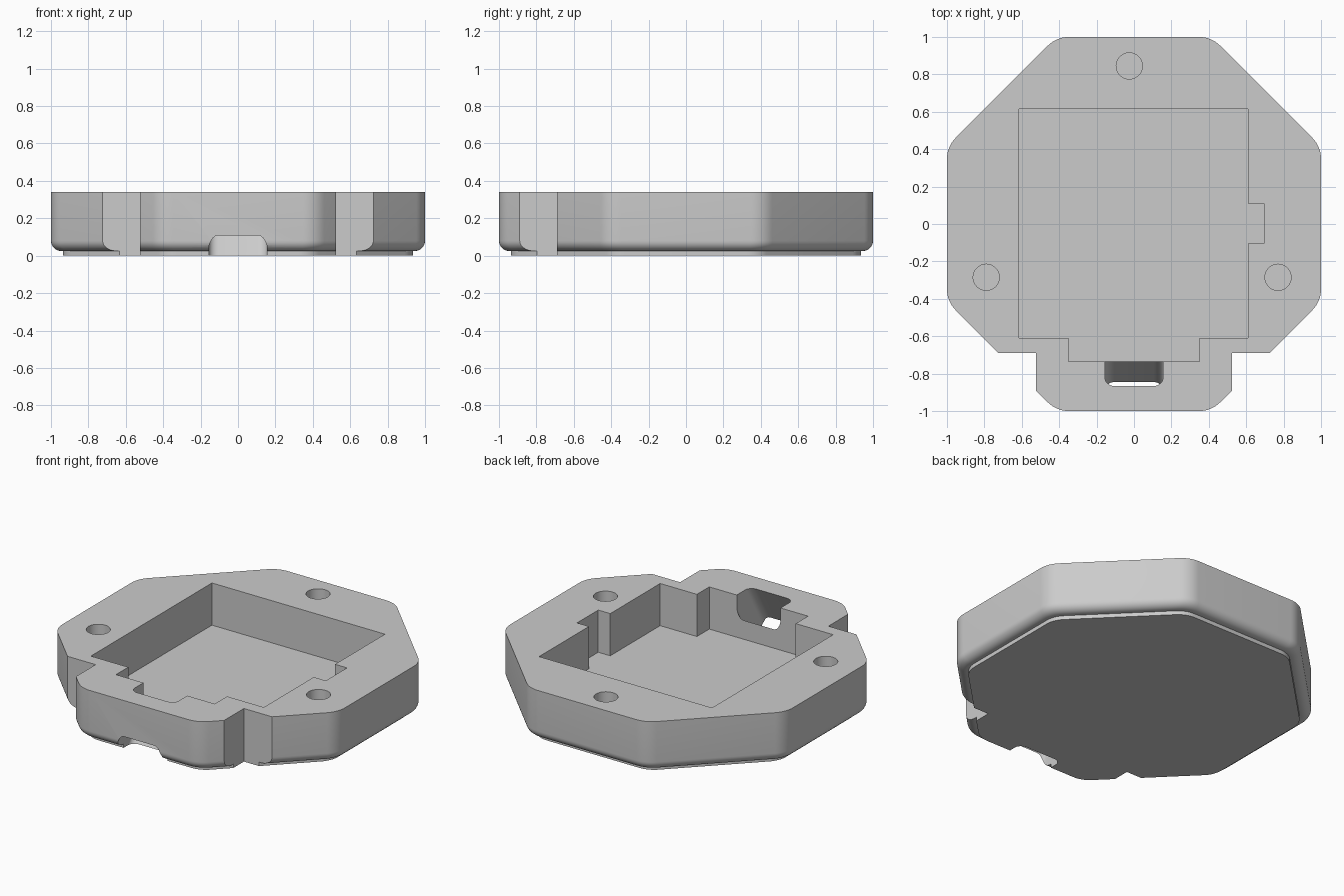
import bpy, bmesh, math

cube = bpy.data.objects.get("Cube")
if cube:
    bpy.data.objects.remove(cube, do_unlink=True)

grey = bpy.data.materials.new("light_grey")
grey.use_nodes = True
grey.diffuse_color = (0.6, 0.6, 0.6, 1)
grey.node_tree.nodes["Principled BSDF"].inputs["Base Color"].default_value = (0.6, 0.6, 0.6, 1)


def loft(name, rings):
    """Closed solid through rings of 3D points, listed from bottom to top."""
    bm = bmesh.new()
    loops = [[bm.verts.new(p) for p in ring] for ring in rings]
    n = len(loops[0])
    for low, high in zip(loops, loops[1:]):
        for i in range(n):
            j = (i + 1) % n
            bm.faces.new((low[i], low[j], high[j], high[i]))
    bm.faces.new(loops[0][::-1])
    bm.faces.new(loops[-1])
    bmesh.ops.recalc_face_normals(bm, faces=bm.faces)
    mesh = bpy.data.meshes.new(name)
    bm.to_mesh(mesh)
    bm.free()
    mesh.materials.append(grey)
    obj = bpy.data.objects.new(name, mesh)
    bpy.context.collection.objects.link(obj)
    return obj


def prism(name, outline, z0, z1):
    return loft(name, [[(x, y, z) for x, y in outline] for z in (z0, z1)])


def box(name, x0, x1, y0, y1, z0, z1):
    return prism(name, [(x0, y0), (x1, y0), (x1, y1), (x0, y1)], z0, z1)


# Rounded octagon outline
RADIUS, STEPS = 0.16, 8
outline = []
for k in range(8):
    mid = math.radians(22.5 + 45 * k)
    reach = (1 - RADIUS) / math.cos(math.pi / 8)
    for s in range(STEPS + 1):
        a = mid + math.radians(45) * (s / STEPS - 0.5)
        outline.append((reach * math.cos(mid) + RADIUS * math.cos(a),
                        reach * math.sin(mid) + RADIUS * math.sin(a)))

# Housing profile: thin foot, small ledge, rounded lower edge, straight wall
TOP, FOOT, FILLET = 0.34, 0.025, 0.055
profile = [(0.935, 0), (0.935, FOOT)]
for s in range(9):
    a = math.pi / 2 * s / 8
    profile.append((1 - FILLET + FILLET * math.sin(a), FOOT + FILLET * (1 - math.cos(a))))
profile.append((1, TOP))
housing = loft("housing", [[(x * k, y * k, z) for x, y in outline] for k, z in profile])

cutters = []

# Main pocket with a front recess and a side slot
FLOOR = 0.07
pocket = [(-0.615, -0.61), (-0.35, -0.61), (-0.35, -0.735), (0.35, -0.735),
          (0.35, -0.61), (0.61, -0.61), (0.61, -0.105), (0.695, -0.105),
          (0.695, 0.11), (0.61, 0.11), (0.61, 0.615), (-0.615, 0.615)]
cutters.append(prism("pocket_cutter", pocket, FLOOR, 0.6))

# Front corner notches
for side in (-1, 1):
    x0, x1 = sorted((side * 0.525, side * 1.2))
    cutters.append(box("notch_cutter", x0, x1, -1.2, -0.69, -0.2, 0.6))

# Round blind holes
for cx, cy in ((-0.025, 0.845), (-0.79, -0.285), (0.77, -0.285)):
    circle = [(cx + 0.07 * math.cos(math.tau * i / 48), cy + 0.07 * math.sin(math.tau * i / 48))
              for i in range(48)]
    cutters.append(prism("hole_cutter", circle, 0.12, 0.6))

# Slanted cable tunnel from the pocket down to the lower front edge
section = []
for k, (sx, sy) in enumerate(((1, 1), (-1, 1), (-1, -1), (1, -1))):
    for s in range(9):
        a = math.pi / 2 * (k + s / 8)
        section.append((sx * 0.105 + 0.05 * math.cos(a),
                        -0.954 + sy * 0.064 + 0.045 * math.sin(a)))
slope = math.tan(math.radians(30))
cutters.append(loft("tunnel_cutter",
                    [[(x, y + z * slope, z) for x, y in section] for z in (-0.1, 0.5)]))

# Carve the housing
bpy.ops.object.select_all(action="DESELECT")
bpy.context.view_layer.objects.active = housing
housing.select_set(True)
for cutter in cutters:
    cut = housing.modifiers.new(cutter.name, "BOOLEAN")
    cut.operation = "DIFFERENCE"
    cut.solver = "EXACT"
    cut.object = cutter
    bpy.ops.object.modifier_apply(modifier=cut.name)
    bpy.data.objects.remove(cutter, do_unlink=True)

bpy.ops.object.shade_smooth_by_angle(angle=math.radians(30))
